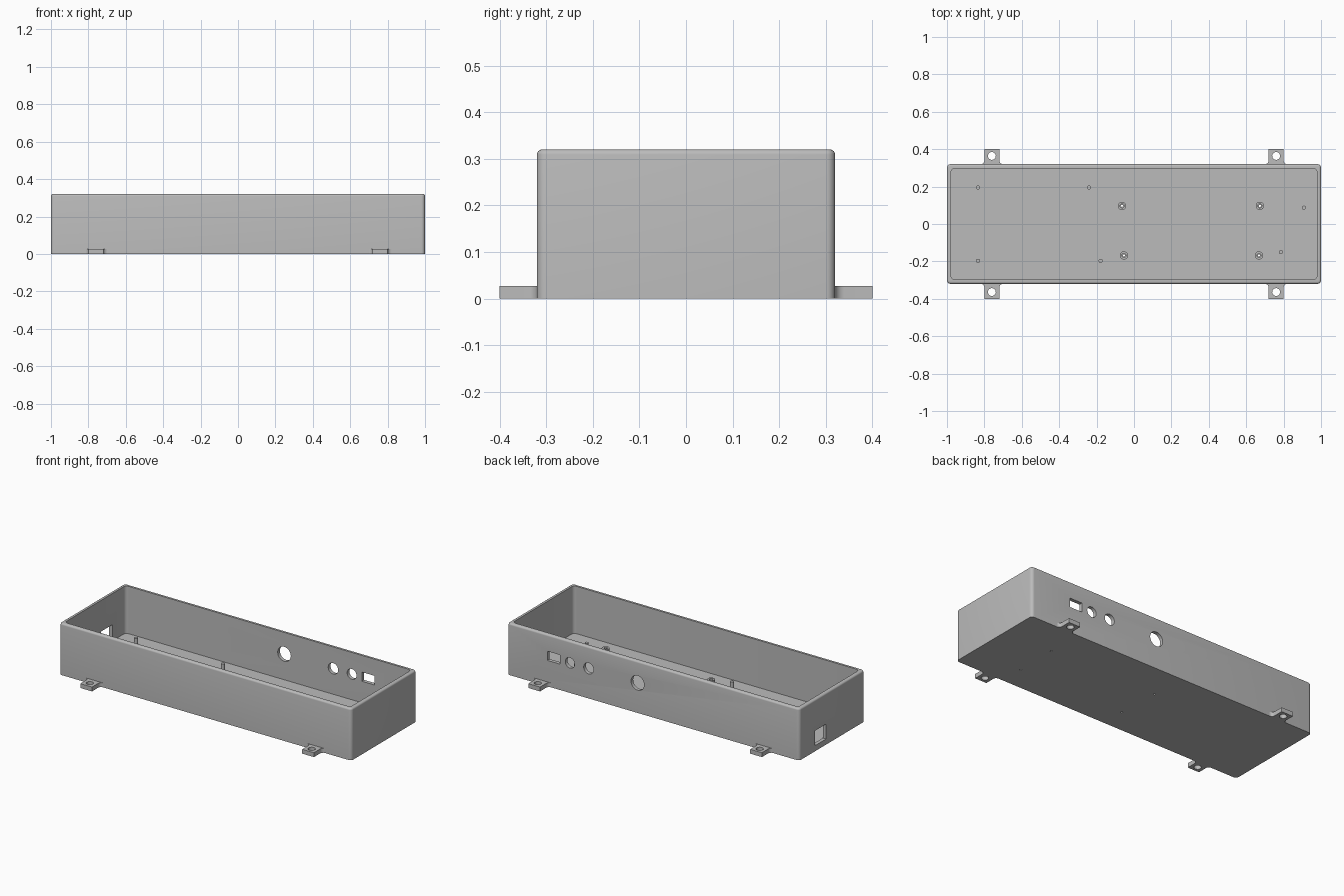
import bpy, bmesh, math
from mathutils import Matrix, Vector

cube = bpy.data.objects.get("Cube")
if cube:
    bpy.data.objects.remove(cube, do_unlink=True)

GREY = (0.5, 0.5, 0.5, 1.0)
mat = bpy.data.materials.new("plain grey")
mat.use_nodes = True
mat.diffuse_color = GREY
mat.node_tree.nodes["Principled BSDF"].inputs["Base Color"].default_value = GREY

WALL, FLOOR, HEIGHT = 0.022, 0.027, 0.32


def make(name, bm):
    bmesh.ops.recalc_face_normals(bm, faces=bm.faces)
    mesh = bpy.data.meshes.new(name)
    bm.to_mesh(mesh)
    bm.free()
    mesh.materials.append(mat)
    obj = bpy.data.objects.new(name, mesh)
    bpy.context.collection.objects.link(obj)
    return obj


def box(name, lo, hi, corner=0, rim=0):
    """Box with optional rounded upright corners and rounded top rim."""
    lo, hi = Vector(lo), Vector(hi)
    bm = bmesh.new()
    bmesh.ops.create_cube(bm, size=1)
    bmesh.ops.scale(bm, vec=hi - lo, verts=bm.verts)
    bmesh.ops.translate(bm, vec=(lo + hi) / 2, verts=bm.verts)
    if corner:
        upright = [e for e in bm.edges if abs(e.verts[0].co.z - e.verts[1].co.z) > 0.01]
        bmesh.ops.bevel(bm, geom=upright, offset=corner, segments=6, profile=0.5, affect='EDGES')
    if rim:
        top = [e for e in bm.edges if all(v.co.z > hi.z - 1e-4 for v in e.verts)]
        bmesh.ops.bevel(bm, geom=top, offset=rim, segments=4, profile=0.5, affect='EDGES')
    return make(name, bm)


def cylinder(name, centre, radius, depth, axis='Z', sides=32):
    bm = bmesh.new()
    turn = Matrix.Rotation(math.pi / 2, 4, 'X') if axis == 'Y' else Matrix()
    bmesh.ops.create_cone(bm, cap_ends=True, segments=sides, radius1=radius, radius2=radius,
                          depth=depth, matrix=Matrix.Translation(centre) @ turn)
    return make(name, bm)


def post(name, x, y, radius, z0, z1):
    return cylinder(name, (x, y, (z0 + z1) / 2), radius, z1 - z0, sides=24)


def cut(obj, cutters):
    for c in cutters:
        c.hide_render = True
        mod = obj.modifiers.new("cut", 'BOOLEAN')
        mod.operation, mod.solver, mod.object = 'DIFFERENCE', 'EXACT', c
        bpy.context.view_layer.objects.active = obj
        bpy.ops.object.modifier_apply(modifier=mod.name)
        bpy.data.objects.remove(c, do_unlink=True)


def smooth(obj):
    bpy.ops.object.select_all(action='DESELECT')
    obj.select_set(True)
    bpy.context.view_layer.objects.active = obj
    bpy.ops.object.shade_smooth_by_angle(angle=math.radians(30))


standoffs = [(-0.064, 0.097), (0.673, 0.097), (-0.054, -0.168), (0.668, -0.168)]
pins = [(-0.834, 0.195), (-0.24, 0.195), (-0.834, -0.197),
        (-0.178, -0.197), (0.908, 0.087), (0.785, -0.15)]

# Open tray with rounded corners and rim
tray = box("tray", (-1, -0.32, 0), (1, 0.32, HEIGHT), corner=0.02, rim=0.011)
cutters = [box("cavity", (WALL - 1, WALL - 0.32, FLOOR), (1 - WALL, 0.32 - WALL, 0.5), corner=0.02)]

# Connector openings in the back wall and the right end wall
cutters.append(box("back_slot", (0.64, 0.25, 0.16), (0.725, 0.4, 0.217)))
for x, r in [(0.571, 0.032), (0.443, 0.034), (0.108, 0.045)]:
    cutters.append(cylinder("back_hole", (x, 0.32, 0.186), r, 0.15, 'Y'))
cutters.append(box("end_slot", (-1.1, 0.058, 0.035), (-0.9, 0.168, 0.127)))

# Screw holes through the floor
for x, y in standoffs:
    cutters.append(post("screw_hole", x, y, 0.006, -0.05, 0.1))
cut(tray, cutters)
smooth(tray)

# Hollow standoffs and locating pins on the floor
for i, (x, y) in enumerate(standoffs, 1):
    s = post(f"standoff_{i}", x, y, 0.022, FLOOR - 0.001, 0.066)
    cut(s, [post("bore", x, y, 0.011, 0, 0.1)])
    smooth(s)
for i, (x, y) in enumerate(pins, 1):
    smooth(post(f"pin_{i}", x, y, 0.011, FLOOR - 0.001, 0.075))


# Mounting tabs with filleted roots
def tab(name, cx, side):
    half, r, root, tip = 0.04, 0.02, 0.32, 0.4
    steps = [math.pi / 2 * i / 6 for i in range(7)]
    edge = [(half + r - r * math.sin(a), root + r - r * math.cos(a)) for a in steps]
    right = [(half + r, root - 0.002)] + edge + [(half, tip)]
    outline = right + [(-x, y) for x, y in reversed(right)]
    bm = bmesh.new()
    face = bm.faces.new([bm.verts.new((cx + x, side * y, 0)) for x, y in outline])
    ext = bmesh.ops.extrude_face_region(bm, geom=[face])
    bmesh.ops.translate(bm, vec=(0, 0, 0.027),
                        verts=[v for v in ext["geom"] if isinstance(v, bmesh.types.BMVert)])
    obj = make(name, bm)
    cut(obj, [post("tab_hole", cx, side * 0.364, 0.021, -0.05, 0.1)])
    smooth(obj)


for cx, across in [(-0.76, "right"), (0.76, "left")]:
    for side, along in [(-1, "front"), (1, "back")]:
        tab(f"{along}_{across}_tab", cx, side)
